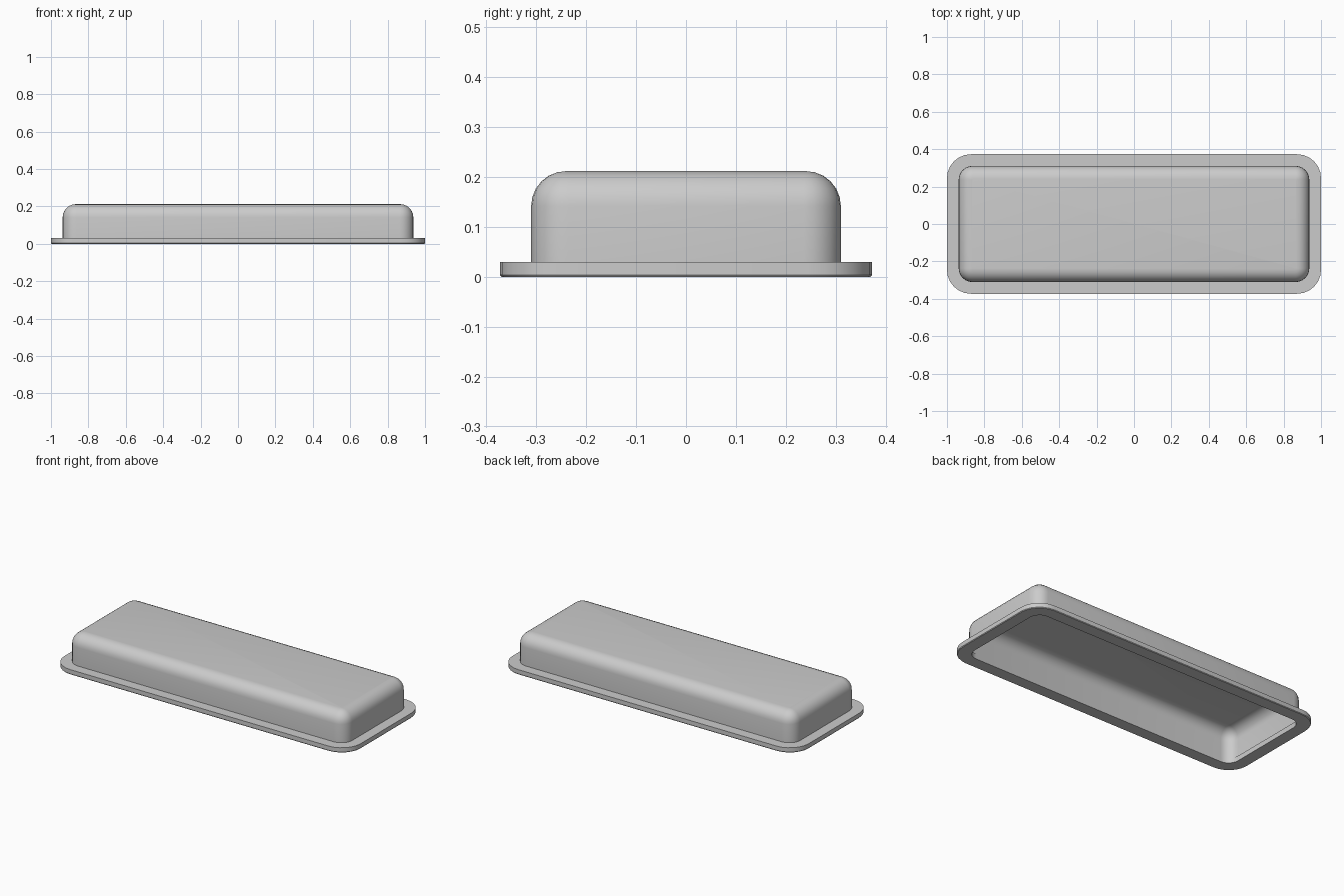
import bpy, bmesh, math

if "Cube" in bpy.data.objects:
    bpy.data.objects.remove(bpy.data.objects["Cube"])

HX, HY = 1.0, 0.373   # half sizes of the rim
SEG = 6               # segments per rounded corner


def ring(bm, inset, z, r):
    """Rounded-rectangle loop of vertices, inset from the rim outline."""
    hx, hy = HX - inset, HY - inset
    verts = []
    for i, (sx, sy) in enumerate([(1, 1), (-1, 1), (-1, -1), (1, -1)]):
        for k in range(SEG + 1):
            a = math.pi / 2 * (i + k / SEG)
            verts.append(bm.verts.new((sx * (hx - r) + r * math.cos(a),
                                       sy * (hy - r) + r * math.sin(a), z)))
    return verts


def fillet(inset, top, r, corner, steps=6):
    """Profile of the rounded shoulder between wall and top."""
    out = []
    for k in range(steps + 1):
        a = math.pi / 2 * k / steps
        d = r * (1 - math.cos(a))
        out.append((inset + d, top - r + r * math.sin(a), corner - d))
    return out


def skin(name, profile, cap_start=False, cap_end=False):
    bm = bmesh.new()
    loops = [ring(bm, *p) for p in profile]
    for a, b in zip(loops, loops[1:]):
        n = len(a)
        for i in range(n):
            j = (i + 1) % n
            bm.faces.new((a[i], a[j], b[j], b[i]))
    if cap_start:
        bm.faces.new(loops[0][::-1])
    if cap_end:
        bm.faces.new(loops[-1])
    bmesh.ops.recalc_face_normals(bm, faces=bm.faces)
    me = bpy.data.meshes.new(name)
    bm.to_mesh(me)
    bm.free()
    ob = bpy.data.objects.new(name, me)
    bpy.context.collection.objects.link(ob)
    bpy.context.view_layer.objects.active = ob
    ob.select_set(True)
    bpy.ops.object.shade_smooth_by_angle(angle=math.radians(35))
    ob.select_set(False)
    return ob


# Hollow tray cover: inner ceiling, inner wall, flat rim, outer wall, top
inner = fillet(0.070, 0.204, 0.064, 0.067)[::-1]
outer = fillet(0.0625, 0.212, 0.070, 0.074)
rim = [(0.070, 0.030, 0.067), (0.075, 0.030, 0.065), (0.075, 0.0, 0.065),
       (0.003, 0.0, 0.125), (0.0, 0.004, 0.128), (0.0, 0.030, 0.128),
       (0.0625, 0.030, 0.074)]
skin("tray_cover", inner + rim + outer, cap_start=True, cap_end=True)
